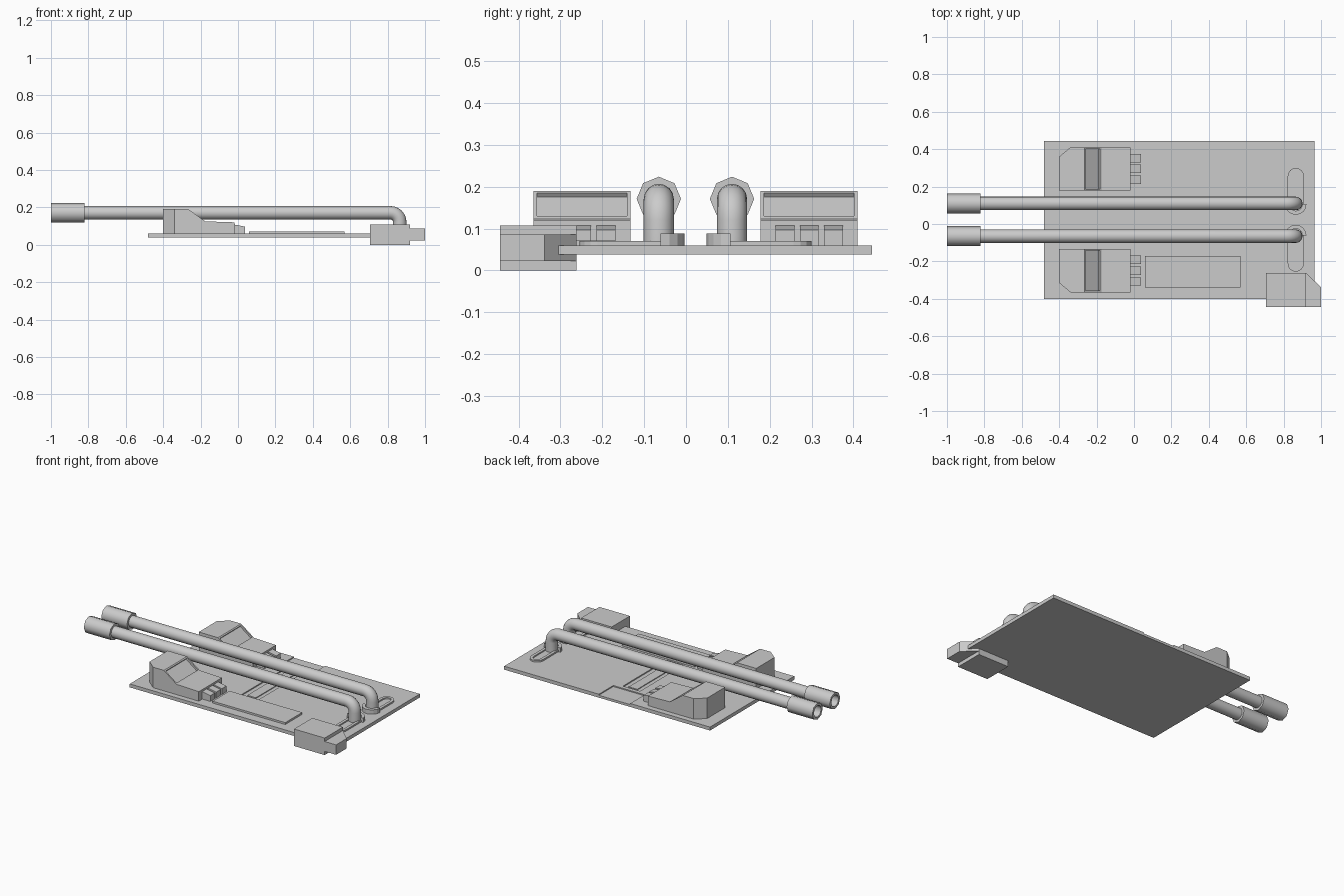
import bpy, bmesh
from math import sin, cos, pi
from mathutils import Vector

if "Cube" in bpy.data.objects:
    bpy.data.objects.remove(bpy.data.objects["Cube"])

MID = 0.0225          # y of the symmetry plane for paired parts


def finish(name, bm, mirror=False, smooth=False):
    """Turn a bmesh into an object; paired parts get a mirror about y = MID."""
    bmesh.ops.recalc_face_normals(bm, faces=bm.faces)
    if mirror:
        bmesh.ops.translate(bm, verts=bm.verts, vec=(0, -MID, 0))
    me = bpy.data.meshes.new(name)
    bm.to_mesh(me)
    bm.free()
    ob = bpy.data.objects.new(name, me)
    bpy.context.collection.objects.link(ob)
    if smooth:
        bpy.ops.object.select_all(action='DESELECT')
        ob.select_set(True)
        bpy.context.view_layer.objects.active = ob
        bpy.ops.object.shade_smooth_by_angle(angle=pi / 3.5)
    if mirror:
        ob.location.y = MID
        m = ob.modifiers.new("mirror", 'MIRROR')
        m.use_axis = (False, True, False)
        m.use_mirror_merge = False
    return ob


def prism(points, direction):
    """Extrude a closed 3D outline along a vector."""
    bm = bmesh.new()
    face = bm.faces.new([bm.verts.new(p) for p in points])
    new = bmesh.ops.extrude_face_region(bm, geom=[face])['geom']
    bmesh.ops.translate(bm, vec=direction,
                        verts=[v for v in new if isinstance(v, bmesh.types.BMVert)])
    bmesh.ops.recalc_face_normals(bm, faces=bm.faces)
    return bm


def slab(outline, z0, z1):
    return prism([(x, y, z0) for x, y in outline], (0, 0, z1 - z0))


def box(name, x0, x1, y0, y1, z0, z1, mirror=False):
    return finish(name, slab([(x0, y0), (x1, y0), (x1, y1), (x0, y1)], z0, z1), mirror)


def inset_face(bm, face, thickness, depth):
    bmesh.ops.inset_region(bm, faces=[face], thickness=thickness)
    n = face.normal.copy()
    new = bmesh.ops.extrude_face_region(bm, geom=[face])['geom']
    bmesh.ops.translate(bm, vec=n * depth,
                        verts=[v for v in new if isinstance(v, bmesh.types.BMVert)])
    if face.is_valid:
        bmesh.ops.delete(bm, geom=[face], context='FACES_ONLY')


def tube(name, stations, y, sides):
    """Skin circular rings (x, z, tilt, radius) lying along a path at constant y."""
    bm = bmesh.new()
    rings = []
    for x, z, t, r in stations:
        up = Vector((sin(t), 0, cos(t)))
        c = Vector((x, y, z))
        rings.append([bm.verts.new(c + up * r * cos(a) + Vector((0, r * sin(a), 0)))
                      for a in (2 * pi * i / sides for i in range(sides))])
    for a, b in zip(rings, rings[1:]):
        for i in range(sides):
            j = (i + 1) % sides
            bm.faces.new((a[i], a[j], b[j], b[i]))
    bm.faces.new(rings[0])
    bm.faces.new(rings[-1])
    return finish(name, bm, True, True)


# Base plate with shallow recesses
plate = box("base_plate", -0.48, 0.965, -0.40, 0.445, 0.038, 0.06)
for i, c in enumerate([(0.13, 0.25, -0.16, 0.275), (0.08, 0.30, 0.30, 0.47)]):
    cutter = box("recess_cutter_%d" % i, *c, 0.053, 0.1)
    cutter.hide_render = True
    cutter.hide_set(True)
    m = plate.modifiers.new("recess", 'BOOLEAN')
    m.operation = 'DIFFERENCE'
    m.object = cutter
box("recess_insert", 0.16, 0.22, -0.135, 0.26, 0.05, 0.058)
box("raised_strip", 0.06, 0.57, -0.34, -0.17, 0.055, 0.072)

# Long pipes with a bend down into the plate
PY, PZ, PR = 0.11, 0.171, 0.036
BX, BR = 0.865, 0.05
path = [(-0.90, PZ, 0, PR)]
for i in range(7):
    t = i / 6 * pi / 2
    path.append((BX - BR + BR * sin(t), PZ - BR + BR * cos(t), t, PR))
path.append((BX, 0.055, pi / 2, PR))
tube("pipe", path, PY, 16)

# Eight-sided hollow sleeves on the pipe ends
tube("pipe_sleeve", [(-0.9, PZ, 0, 0.037), (-1, PZ, 0, 0.037), (-1, PZ, 0, 0.053),
                     (-0.82, PZ, 0, 0.053), (-0.82, PZ, 0, 0.034)], PY, 8)

# Half collars around the pipe feet
arc = [pi + pi * i / 8 for i in range(9)]
ring = [(BX + 0.057 * cos(a), PY - 0.004 + 0.057 * sin(a)) for a in arc]
ring += [(BX + 0.036 * cos(a), PY - 0.004 + 0.036 * sin(a)) for a in reversed(arc)]
finish("pipe_collar", slab(ring, 0.058, 0.088), True)

# Rounded slot rims beside the pipe feet
SR = 0.043
slot = [(BX + SR * cos(pi * i / 8), 0.257 + SR * sin(pi * i / 8)) for i in range(9)]
slot += [(BX + SR * cos(pi + pi * i / 8), 0.093 + SR * sin(pi + pi * i / 8)) for i in range(9)]
bm = slab(slot, 0.055, 0.07)
inset_face(bm, max(bm.faces, key=lambda f: f.calc_center_median().z), 0.018, -0.008)
finish("slot_rim", bm, True)

# Wedge housings with a sunken window and one cut corner
profile = [(-0.40, 0.055), (-0.02, 0.055), (-0.02, 0.12), (-0.175, 0.125),
           (-0.265, 0.19), (-0.40, 0.19)]
bm = prism([(x, 0.178, z) for x, z in profile], (0, 0.232, 0))
cut = bmesh.ops.bisect_plane(bm, geom=bm.verts[:] + bm.edges[:] + bm.faces[:],
                             plane_co=(-0.34, 0.41, 0), plane_no=(-0.05, 0.06, 0),
                             clear_outer=True)
bmesh.ops.holes_fill(bm, edges=[e for e in bm.edges if e.is_boundary])
bmesh.ops.recalc_face_normals(bm, faces=bm.faces)
slope = next(f for f in bm.faces if f.normal.x > 0.3 and f.normal.z > 0.3)
inset_face(bm, slope, 0.012, -0.012)
finish("wedge_housing", bm, True)

# Three small tabs in front of each housing
for i, y in enumerate((0.214, 0.272, 0.33)):
    tab = [(-0.03, 0.055), (0.037, 0.055), (0.037, 0.097), (-0.02, 0.108), (-0.03, 0.108)]
    finish("housing_tab_%d" % i, prism([(x, y, z) for x, z in tab], (0, 0.045, 0)), True)

# Corner block with a chamfered nose
box("corner_block", 0.705, 0.92, -0.445, -0.262, 0, 0.108)
finish("corner_block_nose",
       slab([(0.91, -0.445), (1, -0.445), (1, -0.338), (0.92, -0.262), (0.91, -0.262)],
            0.023, 0.086))
